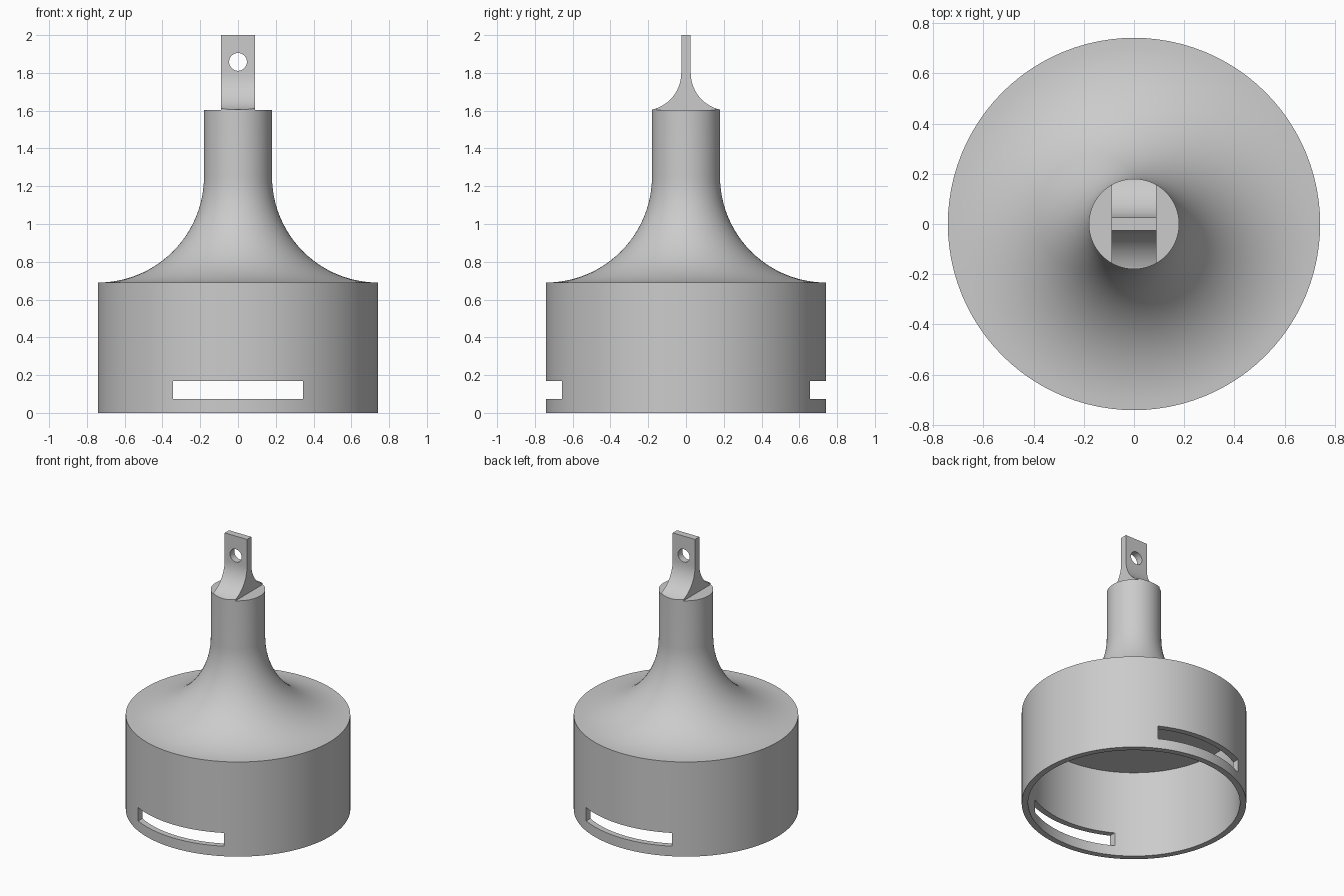
import bpy, bmesh, math

if "Cube" in bpy.data.objects:
    bpy.data.objects.remove(bpy.data.objects["Cube"])

SEG = 96
grey = bpy.data.materials.new("light_grey")
grey.diffuse_color = (0.6, 0.6, 0.6, 1)
grey.use_nodes = True
grey.node_tree.nodes["Principled BSDF"].inputs["Base Color"].default_value = grey.diffuse_color


def finish(name, bm):
    bmesh.ops.recalc_face_normals(bm, faces=bm.faces)
    mesh = bpy.data.meshes.new(name)
    bm.to_mesh(mesh)
    bm.free()
    mesh.materials.append(grey)
    obj = bpy.data.objects.new(name, mesh)
    bpy.context.collection.objects.link(obj)
    return obj


def lathe(name, profile):
    """Spin an (r, z) profile, starting and ending on the axis, around z."""
    bm = bmesh.new()
    verts = [bm.verts.new((r, 0, z)) for r, z in profile]
    edges = [bm.edges.new(p) for p in zip(verts, verts[1:])]
    bmesh.ops.spin(bm, geom=verts + edges, cent=(0, 0, 0), axis=(0, 0, 1),
                   angle=2 * math.pi, steps=SEG, use_merge=True)
    bmesh.ops.remove_doubles(bm, verts=bm.verts, dist=1e-5)
    return finish(name, bm)


def extrude_x(name, points, half):
    """Extrude a (y, z) outline along x, centred on x = 0."""
    bm = bmesh.new()
    face = bm.faces.new([bm.verts.new((-half, y, z)) for y, z in points])
    out = bmesh.ops.extrude_face_region(bm, geom=[face])
    moved = [v for v in out["geom"] if isinstance(v, bmesh.types.BMVert)]
    bmesh.ops.translate(bm, verts=moved, vec=(2 * half, 0, 0))
    return finish(name, bm)


def boolean(obj, cutter, operation):
    mod = obj.modifiers.new(operation.lower(), "BOOLEAN")
    mod.operation, mod.solver, mod.object = operation, "EXACT", cutter
    bpy.context.view_layer.objects.active = obj
    bpy.ops.object.modifier_apply(modifier=mod.name)
    bpy.data.objects.remove(cutter)


def smooth(obj):
    bpy.ops.object.select_all(action="DESELECT")
    obj.select_set(True)
    bpy.context.view_layer.objects.active = obj
    bpy.ops.object.shade_smooth_by_angle(angle=math.radians(30))


# Bell: hollow cup, concave shoulder and solid neck
R, NECK, RIM, TOP = 0.742, 0.18, 0.69, 1.603
cove = R - NECK
shoulder = [(R - cove * math.sin(a), RIM + cove * (1 - math.cos(a)))
            for a in (math.pi / 2 * i / 24 for i in range(25))]
bell = lathe("bell_body", [(0, 0.635), (0.70, 0.635), (0.70, 0), (R, 0)]
             + shoulder + [(NECK, TOP), (0, TOP)])

# Slot through the front and back walls
slot = extrude_x("slot_cutter", [(-1, 0.073), (1, 0.073), (1, 0.17), (-1, 0.17)], 0.345)
boolean(bell, slot, "DIFFERENCE")
smooth(bell)

# Hanging tab: thin plate flaring down to the neck edge
T, FR = 0.025, 0.2
flare = [(T + FR * (1 - math.cos(a)), 1.8 - FR * math.sin(a))
         for a in (math.pi / 2 * i / 16 for i in range(17))]
side = [(T, 2.0)] + flare + [(T + FR, 1.59)]
tab = extrude_x("hanging_tab", side + [(-y, z) for y, z in reversed(side)], 0.09)
boolean(tab, lathe("trim", [(0, 1.595), (NECK, 1.595), (NECK, 2.1), (0, 2.1)]), "INTERSECT")

# Round hole through the tab
bpy.ops.mesh.primitive_cylinder_add(vertices=48, radius=0.047, depth=0.4,
                                    location=(0, 0, 1.858), rotation=(math.pi / 2, 0, 0))
boolean(tab, bpy.context.object, "DIFFERENCE")
smooth(tab)
